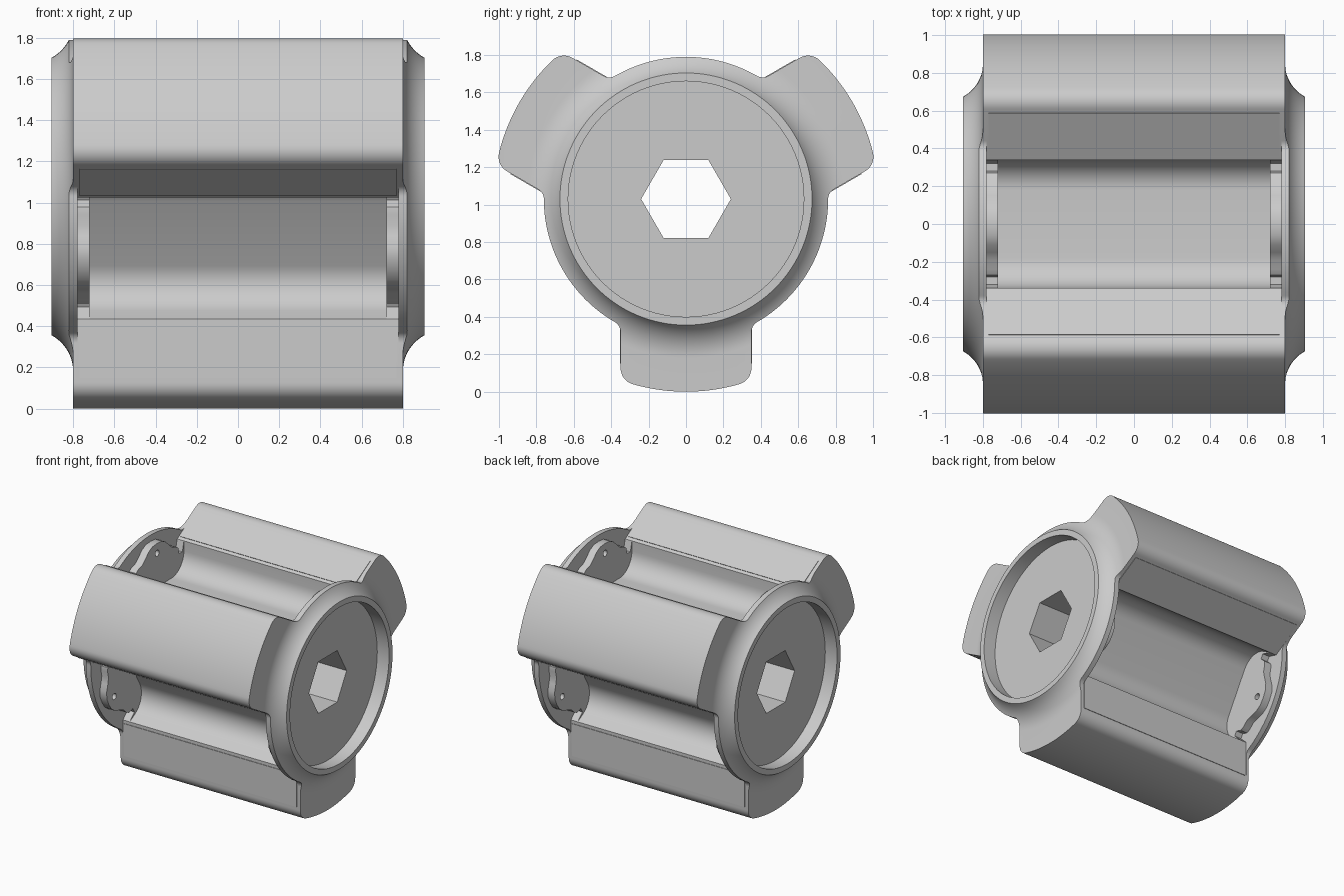
import bpy, bmesh, math
from math import sin, cos, pi, radians, sqrt, atan2

if "Cube" in bpy.data.objects:
    bpy.data.objects.remove(bpy.data.objects["Cube"])

AXIS_Z = 1.03                              # height of the long axis
LOBE_R, HALF_W, CORNER = 1.03, 0.35, 0.09  # lobe outer radius, half width, corner radius
FLANGE_R, BLEND = 0.76, 0.06

grey = bpy.data.materials.new("light grey")
grey.use_nodes = True
COLOUR = (0.6, 0.6, 0.6, 1)
grey.diffuse_color = COLOUR
grey.node_tree.nodes["Principled BSDF"].inputs["Base Color"].default_value = COLOUR


def arc(cx, cy, r, a0, a1, n):
    return [(cx + r * cos(a0 + (a1 - a0) * i / n), cy + r * sin(a0 + (a1 - a0) * i / n))
            for i in range(n + 1)]


def turn(points, angle):
    c, s = cos(angle), sin(angle)
    return [(u * c - v * s, u * s + v * c) for u, v in points]


def make_object(name, bm):
    bmesh.ops.recalc_face_normals(bm, faces=bm.faces)
    mesh = bpy.data.meshes.new(name)
    bm.to_mesh(mesh)
    bm.free()
    mesh.materials.append(grey)
    obj = bpy.data.objects.new(name, mesh)
    bpy.context.collection.objects.link(obj)
    return obj


def extrude(name, outline, x0, x1):
    """Prism along x from a (y, height above axis) outline."""
    bm = bmesh.new()
    face = bm.faces.new([bm.verts.new((x0, u, v + AXIS_Z)) for u, v in outline])
    new = bmesh.ops.extrude_face_region(bm, geom=[face])["geom"]
    bmesh.ops.translate(bm, vec=(x1 - x0, 0, 0),
                        verts=[g for g in new if isinstance(g, bmesh.types.BMVert)])
    return make_object(name, bm)


def revolve(name, profile, side, n=128):
    """Closed ring around the axis from an (x, radius) profile."""
    bm = bmesh.new()
    rings = [[bm.verts.new((side * x, r * cos(2 * pi * k / n), AXIS_Z + r * sin(2 * pi * k / n)))
              for x, r in profile] for k in range(n)]
    m = len(profile)
    for k in range(n):
        a, b = rings[k], rings[(k + 1) % n]
        for j in range(m):
            bm.faces.new((a[j], a[(j + 1) % m], b[(j + 1) % m], b[j]))
    return make_object(name, bm)


def cut(obj, cutters):
    for c in cutters:
        mod = obj.modifiers.new("cut", 'BOOLEAN')
        mod.operation, mod.solver, mod.object = 'DIFFERENCE', 'EXACT', c
    graph = bpy.context.evaluated_depsgraph_get()
    mesh = bpy.data.meshes.new_from_object(obj.evaluated_get(graph))
    obj.modifiers.clear()
    obj.data = mesh
    for c in cutters:
        bpy.data.objects.remove(c)


def smooth(obj):
    bpy.ops.object.select_all(action='DESELECT')
    obj.select_set(True)
    bpy.context.view_layer.objects.active = obj
    bpy.ops.object.shade_smooth_by_angle(angle=radians(30))


def hex_cutter():
    return extrude("hex_cutter", arc(0, 0, 0.24, 0, 5 * pi / 3, 5), -1.2, 1.2)


# Half of a lobe, in the lobe's own frame: outer arc, rounded corner, flat side
corner_r = sqrt((LOBE_R - CORNER) ** 2 - (HALF_W - CORNER) ** 2)
corner_a = atan2(HALF_W - CORNER, corner_r)
half_lobe = arc(0, 0, LOBE_R, 0, corner_a, 12)[:-1]
half_lobe += arc(corner_r, HALF_W - CORNER, CORNER, corner_a, pi / 2, 8)


def section(valley):
    """Full outline from half a valley, given from the lobe side to the valley centre."""
    half = turn(half_lobe, pi / 6) + valley
    third = half + [(-u, v) for u, v in reversed(half[1:-1])]
    return [p for k in range(3) for p in turn(third, k * 2 * pi / 3)]


# Valley shapes: deep channel, end bracket, round flange
FLOOR, ROUND, WALL = 0.36, 0.16, 0.34
channel = [(WALL, 0.6)] + arc(WALL - ROUND, FLOOR + ROUND, ROUND, 0, -pi / 2, 10) + [(0, FLOOR)]
bracket = [(WALL, 0.6), (0.32, 0.52), (0.28, 0.52), (0.27, 0.57), (0.24, 0.59),
           (0.19, 0.605), (0.15, 0.64), (0.11, 0.68), (0.06, 0.705), (0, 0.71)]
blend_s = HALF_W + BLEND
blend_r = sqrt((FLANGE_R + BLEND) ** 2 - blend_s ** 2)
blend_a = atan2(blend_s, blend_r)
flange = turn(arc(blend_r, blend_s, BLEND, -pi / 2, blend_a - pi, 8), pi / 6)
flange += arc(0, 0, FLANGE_R, pi / 6 + blend_a, pi / 2, 14)[1:]

# Main body with three channels
body = extrude("body", section(channel), -0.72, 0.72)
cut(body, [hex_cutter()])
smooth(body)

for side, label in ((1, "left"), (-1, "right")):
    # Brackets at the channel ends, each with a pin hole
    plate = extrude(label + "_brackets", section(bracket), side * 0.72, side * 0.78)
    holes = []
    for k in range(3):
        a = pi / 2 + k * 2 * pi / 3
        ring = arc(0.63 * cos(a), 0.63 * sin(a), 0.025, 0, 2 * pi, 16)[:-1]
        holes.append(extrude("pin_cutter", ring, side * 0.7, side * 0.775))
    cut(plate, [hex_cutter()] + holes)
    smooth(plate)

    # End cap: coved rim, round recess, hex bore
    cap = extrude(label + "_end_cap", section(flange), side * 0.78, side * 0.905)
    cove = arc(1.0, 0.85, 0.2, pi, 1.5 * pi, 16) + [(1.0, 1.2), (0.8, 1.2)]
    recess = arc(0, 0, 0.63, 0, 2 * pi, 96)[:-1]
    cut(cap, [revolve("cove_cutter", cove, side),
              extrude("recess_cutter", recess, side * 0.8, side * 1.1), hex_cutter()])
    smooth(cap)

# Thin flat pads on both sides of every lobe
for k, name in enumerate(("back", "front", "bottom")):
    for s in (1, -1):
        pad = [(0.62, s * (HALF_W - 0.01)), (0.88, s * (HALF_W - 0.01)),
               (0.88, s * (HALF_W + 0.004)), (0.62, s * (HALF_W + 0.004))]
        extrude(f"{name}_lobe_pad_{'a' if s > 0 else 'b'}",
                turn(pad, pi / 6 + k * 2 * pi / 3), -0.77, 0.77)
